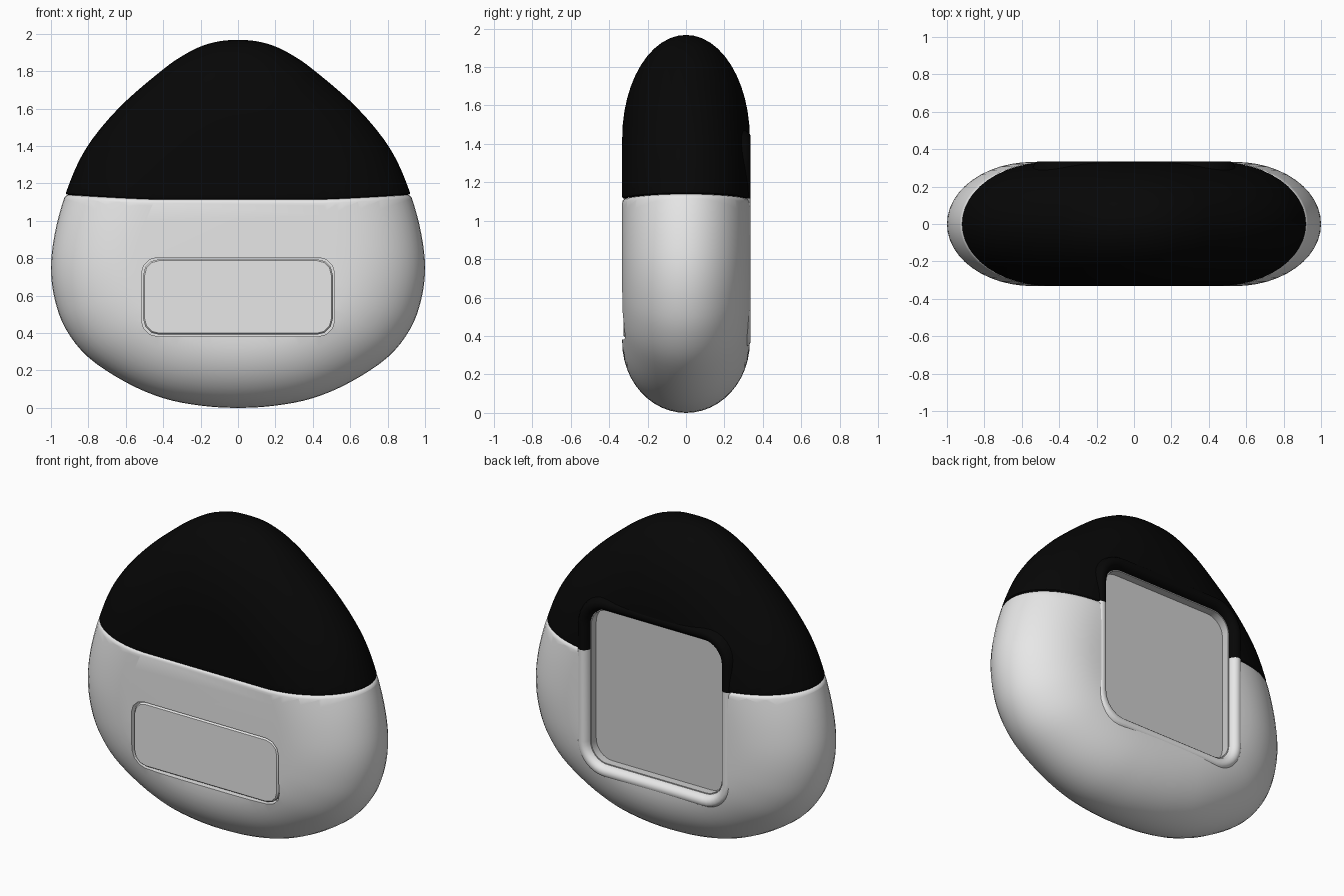
import bpy, bmesh, math
from mathutils import Vector

if "Cube" in bpy.data.objects:
    bpy.data.objects.remove(bpy.data.objects["Cube"])


def material(name, value):
    m = bpy.data.materials.new(name)
    m.diffuse_color = (value, value, value, 1)
    m.use_nodes = True
    m.node_tree.nodes["Principled BSDF"].inputs["Base Color"].default_value = m.diffuse_color
    return m


WHITE = material("white plastic", 0.8)
BLACK = material("black plastic", 0.002)
GREY = material("grey panel", 0.62)


def finish(bm, name, *mats):
    me = bpy.data.meshes.new(name)
    bm.to_mesh(me)
    bm.free()
    ob = bpy.data.objects.new(name, me)
    bpy.context.collection.objects.link(ob)
    for m in mats:
        me.materials.append(m)
    return ob


def activate(ob):
    bpy.ops.object.select_all(action='DESELECT')
    ob.select_set(True)
    bpy.context.view_layer.objects.active = ob


def smooth(ob, angle=35):
    activate(ob)
    bpy.ops.object.shade_smooth_by_angle(angle=math.radians(angle))


def loft(rings, caps=True):
    """Skin closed rings of equal point count."""
    bm = bmesh.new()
    vs = [[bm.verts.new(p) for p in r] for r in rings]
    n = len(vs[0])
    for a, b in zip(vs, vs[1:]):
        for i in range(n):
            bm.faces.new((a[i], a[(i + 1) % n], b[(i + 1) % n], b[i]))
    if caps:
        bm.faces.new(vs[0])
        bm.faces.new(vs[-1])
    bmesh.ops.recalc_face_normals(bm, faces=bm.faces)
    return bm


def rounded_rect(hw, hh, r, cz, y, seg):
    pts = []
    for k, (sx, sz) in enumerate(((1, 1), (-1, 1), (-1, -1), (1, -1))):
        for i in range(seg + 1):
            a = math.pi / 2 * (k + i / seg)
            pts.append((sx * (hw - r) + r * math.cos(a), y,
                        cz + sz * (hh - r) + r * math.sin(a)))
    return pts


def closed_spline(pts, steps):
    out, n = [], len(pts)
    for i in range(n):
        p0, p1, p2, p3 = (Vector(pts[(i + k) % n]) for k in (-1, 0, 1, 2))
        for s in range(steps):
            t = s / steps
            out.append(0.5 * (2 * p1 + (p2 - p0) * t
                              + (2 * p0 - 5 * p1 + 4 * p2 - p3) * t * t
                              + (3 * p1 - p0 - 3 * p2 + p3) * t ** 3))
    return out


# Rounded triangular outline of the body (right half, mirrored)
HALF = [(0, 0), (.2, .012), (.4, .052), (.6, .137), (.8, .27), (.92, .42),
        (.98, .58), (1, .75), (.98, .93), (.93, 1.12), (.85, 1.32),
        (.75, 1.475), (.6, 1.64), (.4, 1.81), (.3, 1.88), (.2, 1.932),
        (.1, 1.96), (0, 1.967)]
OUTLINE = closed_spline(HALF + [(-x, z) for x, z in HALF[-2:0:-1]], 4)
MID_Z, FLAT, DEPTH, SEAM = 0.8, 0.54, 0.332, 1.106


def body_mesh():
    rings = []
    for i in range(-12, 13):
        t = math.pi / 2 * i / 12
        s = FLAT + (1 - FLAT) * math.cos(t)
        rings.append([(p.x * s, DEPTH * math.sin(t), MID_Z + (p.y - MID_Z) * s)
                      for p in OUTLINE])
    return loft(rings)


def bow(bm, sign):
    for v in bm.verts:
        v.co.z += sign * 0.035 * (v.co.x / 0.93) ** 2


def slice_at(bm, z, inner=False, outer=False):
    bmesh.ops.bisect_plane(bm, geom=bm.verts[:] + bm.edges[:] + bm.faces[:],
                           dist=1e-4, plane_co=(0, 0, z), plane_no=(0, 0, 1),
                           clear_inner=inner, clear_outer=outer)


def half_shell(name, mat, upper, radius):
    """One side of the bowed seam, with a rounded rim."""
    bm = body_mesh()
    bow(bm, -1)
    side = 1 if upper else -1
    slice_at(bm, SEAM, upper, not upper)
    for f in (0.12, 0.45, 1):
        slice_at(bm, SEAM + side * radius * f)
    bmesh.ops.edgeloop_fill(bm, edges=[e for e in bm.edges if e.is_boundary])
    for v in bm.verts:
        d = abs(v.co.z - SEAM) / radius
        if d < 1:
            inset = radius * (1 - math.sqrt(1 - (1 - d) ** 2))
            v.co.x *= 1 - inset / 0.93
            v.co.y *= 1 - inset / DEPTH
    bow(bm, 1)
    bmesh.ops.remove_doubles(bm, verts=bm.verts, dist=1e-5)
    bmesh.ops.recalc_face_normals(bm, faces=bm.faces)
    return finish(bm, name, mat)


lower = half_shell("lower_shell", WHITE, False, 0.02)
upper = half_shell("upper_shell", BLACK, True, 0.012)

# Cutters for the back recess and the shallow front pocket
BACK_Z, HW, HH, BR = 0.905, 0.465, 0.49, 0.12
FRONT_Z = 0.593
back_cutter = finish(loft([rounded_rect(HW + .03, HH + .03, BR + .03, BACK_Z, y, 8)
                           for y in (0.20, 0.5)]), "back_recess_cutter")
front_cutter = finish(loft([rounded_rect(.517, .212, .09, FRONT_Z, y, 3)
                            for y in (-0.5, -0.26)]), "front_pocket_cutter")


def cut(ob, cutter):
    """Subtract the cutter, trying another solver if the result is empty."""
    original = ob.data.copy()
    for solver in ('EXACT', 'MANIFOLD', 'FLOAT'):
        activate(ob)
        m = ob.modifiers.new("cut", 'BOOLEAN')
        m.operation, m.solver, m.object = 'DIFFERENCE', solver, cutter
        bpy.ops.object.modifier_apply(modifier=m.name)
        if len(ob.data.polygons) > 300:
            return
        ob.data = original.copy()


cut(lower, back_cutter)
cut(upper, back_cutter)
cut(lower, front_cutter)
for c in (back_cutter, front_cutter):
    bpy.data.objects.remove(c)
smooth(lower)
smooth(upper)

# Raised lip around the back recess, white below the seam and black above
profile = [(.23, 0), (.295, .001), (.315, .008), (.329, .02), (.335, .034),
           (.335, .05), (.329, .062), (.31, .075), (.26, .09)]
bm = loft([rounded_rect(HW + g, HH + g, BR + g, BACK_Z, y, 8) for y, g in profile],
          caps=False)
slice_at(bm, SEAM + 0.01)
for f in bm.faces:
    f.material_index = int(f.calc_center_median().z > SEAM + 0.01)
    # keep the open strip facing outwards
    f.normal_update()
if sum(f.normal.y * f.calc_area() for f in bm.faces) < 0:
    bmesh.ops.reverse_faces(bm, faces=bm.faces)
smooth(finish(bm, "recess_lip", WHITE, BLACK), 50)

# Grey tray lining the back recess: floor and thin wall
smooth(finish(loft([rounded_rect(HW - g, HH - g, BR - g, BACK_Z, y, 8)
                    for y, g in ((.19, 0), (.295, 0), (.295, .006), (.245, .006))]),
              "back_tray", GREY))

# Front panel with softened edge, leaving a fine groove around it
smooth(finish(loft([rounded_rect(.507 - g, .202 - g, .085 - g, FRONT_Z, y, 3)
                    for y, g in ((-.25, 0), (-.314, 0), (-.324, .008))]),
              "front_panel", WHITE), 25)
